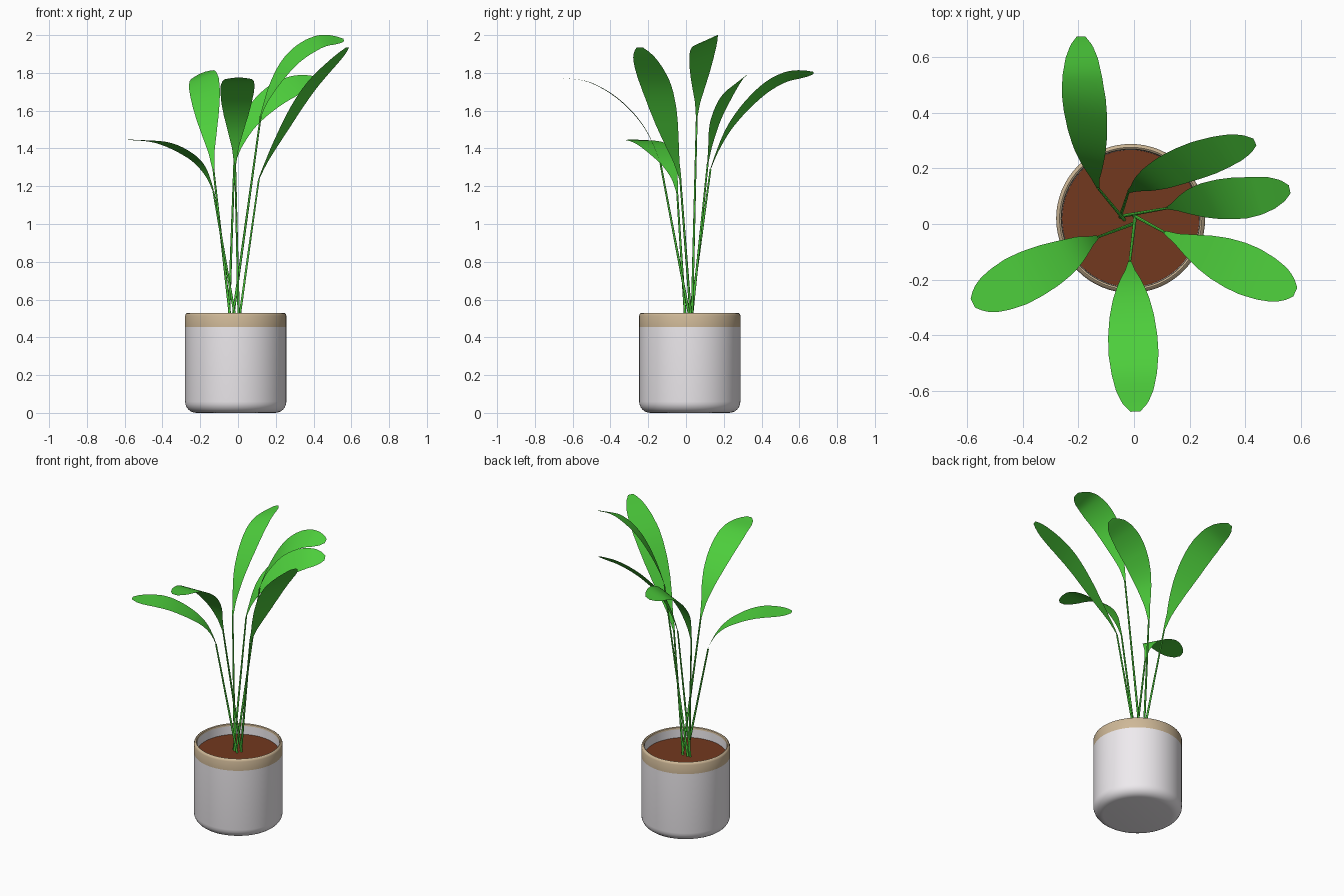
import bpy, bmesh, math
from mathutils import Vector, Matrix

if "Cube" in bpy.data.objects:
    bpy.data.objects.remove(bpy.data.objects["Cube"])

CX, CY = -0.012, 0.02   # pot axis


def material(name, rgb):
    m = bpy.data.materials.new(name)
    m.diffuse_color = (*rgb, 1)
    m.use_nodes = True
    m.node_tree.nodes["Principled BSDF"].inputs["Base Color"].default_value = m.diffuse_color
    return m


WHITE = material("pot_white", (0.86, 0.83, 0.86))
TAN = material("rim_tan", (0.62, 0.48, 0.31))
SOIL = material("soil_brown", (0.17, 0.04, 0.013))
GREEN = material("leaf_green", (0.075, 0.62, 0.045))


def finish(name, bm, mat, angle=40):
    me = bpy.data.meshes.new(name)
    bm.to_mesh(me)
    bm.free()
    ob = bpy.data.objects.new(name, me)
    bpy.context.collection.objects.link(ob)
    me.materials.append(mat)
    bpy.ops.object.select_all(action='DESELECT')
    ob.select_set(True)
    bpy.context.view_layer.objects.active = ob
    bpy.ops.object.shade_smooth_by_angle(angle=math.radians(angle))
    return ob


def lathe(name, profile, mat, steps=64):
    bm = bmesh.new()
    vs = [bm.verts.new((CX + r, CY, z)) for r, z in profile]
    es = [bm.edges.new(p) for p in zip(vs, vs[1:])]
    bmesh.ops.spin(bm, geom=vs + es, cent=(CX, CY, 0), axis=(0, 0, 1),
                   angle=math.tau, steps=steps, use_merge=True)
    bmesh.ops.remove_doubles(bm, verts=bm.verts, dist=1e-5)
    bmesh.ops.recalc_face_normals(bm, faces=bm.faces)
    return finish(name, bm, mat)


# Pot body with rounded foot, rim band, inner wall, soil
R, F = 0.268, 0.06
foot = [(R - F + F * math.sin(a), F - F * math.cos(a))
        for a in (math.radians(15 * i) for i in range(7))]
lathe("pot", [(0, 0)] + foot + [(R, 0.455)], WHITE)
lathe("pot_rim", [(R, 0.455), (R, 0.515), (R - 0.004, 0.525), (R - 0.012, 0.53),
                  (R - 0.018, 0.526), (R - 0.02, 0.515)], TAN)
lathe("pot_inner_wall", [(R - 0.02, 0.515), (R - 0.022, 0.44)], WHITE)
lathe("soil", [(0, 0.46), (R - 0.021, 0.46)], SOIL)


def catmull(a, b, c, d, t):
    return 0.5 * (2 * b + (c - a) * t + (2 * a - 5 * b + 4 * c - d) * t * t
                  + (3 * b - a - 3 * c + d) * t ** 3)


# Blade width along its length: (position, width)
WIDTHS = [(0, 0.012), (0.12, 0.036), (0.25, 0.085), (0.38, 0.13), (0.5, 0.16),
          (0.62, 0.177), (0.72, 0.18), (0.82, 0.163), (0.9, 0.135), (0.96, 0.092), (1, 0.035)]


def width(t):
    for (t0, w0), (t1, w1) in zip(WIDTHS, WIDTHS[1:]):
        if t <= t1:
            return w0 + (w1 - w0) * (t - t0) / (t1 - t0)
    return WIDTHS[-1][1]


def leaf(name, root, pts, roll, scale):
    root, pts = Vector(root), [Vector(p) for p in pts]
    bm = bmesh.new()
    # stem: tapered six-sided tube
    axis = pts[0] - root
    rot = axis.to_track_quat('Z', 'Y').to_matrix().to_4x4()
    bmesh.ops.create_cone(bm, segments=6, radius1=0.007, radius2=0.005, depth=axis.length,
                          matrix=Matrix.Translation((root + pts[0]) / 2) @ rot)
    # blade: curved strip along a smooth path
    ctrl = [pts[0] - axis.normalized() * 0.15] + pts + [2 * pts[-1] - pts[-2]]
    path = [catmull(*ctrl[i:i + 4], k / 12) for i in range(len(pts) - 1) for k in range(12)]
    path.append(pts[-1])
    dist = [0]
    for a, b in zip(path, path[1:]):
        dist.append(dist[-1] + (b - a).length)
    heading = pts[-1] - pts[0]
    side0 = heading.cross(Vector((0, 0, 1)))
    rows = []
    for i, p in enumerate(path):
        t = dist[i] / dist[-1]
        tan = (path[min(i + 1, len(path) - 1)] - path[max(i - 1, 0)]).normalized()
        side = (side0 - tan * side0.dot(tan)).normalized()
        side = Matrix.Rotation(math.radians(roll), 3, tan) @ side
        half = side * width(t) * scale / 2
        rows.append([bm.verts.new(p + half * s) for s in (-1, -0.5, 0, 0.5, 1)])
    for r0, r1 in zip(rows, rows[1:]):
        for j in range(4):
            bm.faces.new((r0[j], r0[j + 1], r1[j + 1], r1[j]))
    finish(name, bm, GREEN, 65)


# Leaves: root in soil, blade centre line, roll, width factor
leaf("leaf_right_front", (0.0, 0.03, 0.45),
     [(0.11, -0.03, 1.235), (0.22, -0.085, 1.46), (0.38, -0.155, 1.72), (0.58, -0.245, 1.935)], 0, 1.0)
leaf("leaf_right", (-0.035, 0.03, 0.45),
     [(0.12, 0.057, 1.57), (0.19, 0.07, 1.735), (0.295, 0.085, 1.88),
      (0.43, 0.1, 1.965), (0.56, 0.125, 1.975)], 24, 0.93)
leaf("leaf_right_back", (-0.05, 0.025, 0.45),
     [(-0.02, 0.115, 1.32), (0.05, 0.15, 1.52), (0.165, 0.205, 1.655),
      (0.3, 0.255, 1.735), (0.435, 0.295, 1.765)], 35, 0.93)
leaf("leaf_back", (-0.035, 0.015, 0.45),
     [(-0.13, 0.13, 1.29), (-0.155, 0.23, 1.51), (-0.173, 0.38, 1.685),
      (-0.185, 0.52, 1.775), (-0.19, 0.675, 1.8)], -22, 0.93)
leaf("leaf_front", (0.005, 0.03, 0.45),
     [(-0.015, -0.135, 1.32), (-0.012, -0.22, 1.51), (-0.007, -0.35, 1.655),
      (0, -0.51, 1.75), (0.005, -0.675, 1.775)], 0, 1.0)
leaf("leaf_left", (-0.005, 0.0, 0.45),
     [(-0.13, -0.047, 1.17), (-0.18, -0.075, 1.285), (-0.26, -0.125, 1.365),
      (-0.4, -0.195, 1.43), (-0.58, -0.285, 1.447)], 0, 1.0)
